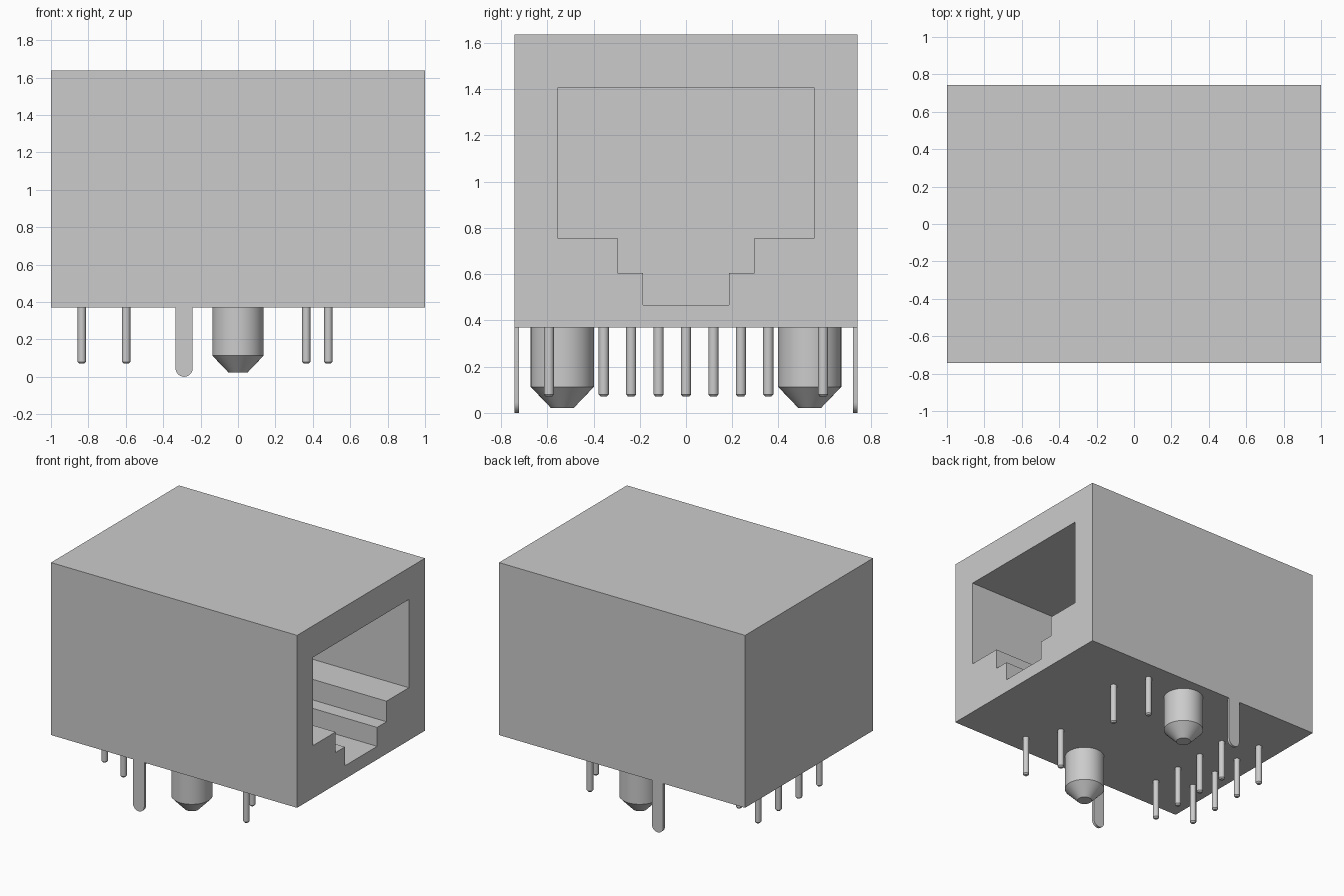
import bpy, bmesh, math
from mathutils import Vector

cube = bpy.data.objects.get("Cube")
if cube:
    bpy.data.objects.remove(cube, do_unlink=True)

grey = bpy.data.materials.new("light grey")
grey.use_nodes = True
colour = (0.6, 0.6, 0.6, 1)
grey.diffuse_color = colour
grey.node_tree.nodes["Principled BSDF"].inputs["Base Color"].default_value = colour

HALF_WIDTH, BASE, TOP = 0.742, 0.37, 1.637


def finish(name, bm, smooth=False):
    bmesh.ops.recalc_face_normals(bm, faces=bm.faces)
    mesh = bpy.data.meshes.new(name)
    bm.to_mesh(mesh)
    bm.free()
    mesh.materials.append(grey)
    obj = bpy.data.objects.new(name, mesh)
    bpy.context.collection.objects.link(obj)
    if smooth:
        bpy.ops.object.select_all(action='DESELECT')
        obj.select_set(True)
        bpy.context.view_layer.objects.active = obj
        bpy.ops.object.shade_smooth_by_angle(angle=math.radians(30))
    return obj


def prism(name, points, direction, smooth=False):
    """Extrude a closed outline along a vector."""
    bm = bmesh.new()
    face = bm.faces.new([bm.verts.new(p) for p in points])
    ext = bmesh.ops.extrude_face_region(bm, geom=[face])
    moved = [v for v in ext["geom"] if isinstance(v, bmesh.types.BMVert)]
    bmesh.ops.translate(bm, verts=moved, vec=Vector(direction))
    return finish(name, bm, smooth)


def turned(name, x, y, profile, sides):
    """Stack (radius, height) rings into a capped round part."""
    bm = bmesh.new()
    rings = []
    for r, z in profile:
        angles = [2 * math.pi * i / sides for i in range(sides)]
        rings.append([bm.verts.new((x + r * math.cos(a), y + r * math.sin(a), z))
                      for a in angles])
    for low, high in zip(rings, rings[1:]):
        for i in range(sides):
            j = (i + 1) % sides
            bm.faces.new((low[i], low[j], high[j], high[i]))
    bm.faces.new(rings[0])
    bm.faces.new(rings[-1])
    return finish(name, bm, smooth=True)


# Housing block
w = HALF_WIDTH
housing = prism("housing", [(-1, -w, BASE), (-1, w, BASE), (-1, w, TOP), (-1, -w, TOP)],
                (2, 0, 0))

# Stepped plug socket cut into the right end
half = [(0.187, 0.467), (0.187, 0.606), (0.296, 0.606),
        (0.296, 0.757), (0.555, 0.757), (0.555, 1.405)]
outline = half + [(-y, z) for y, z in reversed(half)]
cutter = prism("socket_cutter", [(-0.3, y, z) for y, z in outline], (1.5, 0, 0))
cutter.hide_render = True
cut = housing.modifiers.new("socket", 'BOOLEAN')
cut.operation = 'DIFFERENCE'
cut.solver = 'EXACT'
cut.object = cutter
bpy.context.view_layer.objects.active = housing
bpy.ops.object.modifier_apply(modifier=cut.name)
bpy.data.objects.remove(cutter, do_unlink=True)

# Locating posts and shield tabs, one on each side
TAB_X, TAB_R, TAB_THICK = -0.288, 0.046, 0.02
for side, sign in (("left_side", 1), ("right_side", -1)):
    place = "back" if sign > 0 else "front"
    turned(place + "_post", 0, sign * 0.535,
           [(0.05, 0.022), (0.137, 0.113), (0.137, BASE)], 40)
    tab = [(TAB_X + TAB_R, BASE), (TAB_X - TAB_R, BASE)]
    for i in range(13):
        a = math.pi + math.pi * i / 12
        tab.append((TAB_X + TAB_R * math.cos(a), TAB_R + TAB_R * math.sin(a)))
    prism(place + "_shield_tab", [(x, sign * w, z) for x, z in tab],
          (0, -sign * TAB_THICK, 0), smooth=True)

# Contact pins: two staggered rows of four, then two pairs near the socket
PITCH = 0.1186
spots = []
for i in range(8):
    spots.append((-0.598 if i % 2 == 0 else -0.835, (i - 4) * PITCH))
for x, y in ((0.483, -5), (0.365, -3), (0.483, 3), (0.365, 5)):
    spots.append((x, y * PITCH))
for n, (x, y) in enumerate(spots):
    kind = "contact_pin" if n < 8 else "indicator_pin"
    turned(f"{kind}_{n + 1}", x, y, [(0.013, 0.07), (0.022, 0.08), (0.022, BASE)], 20)
